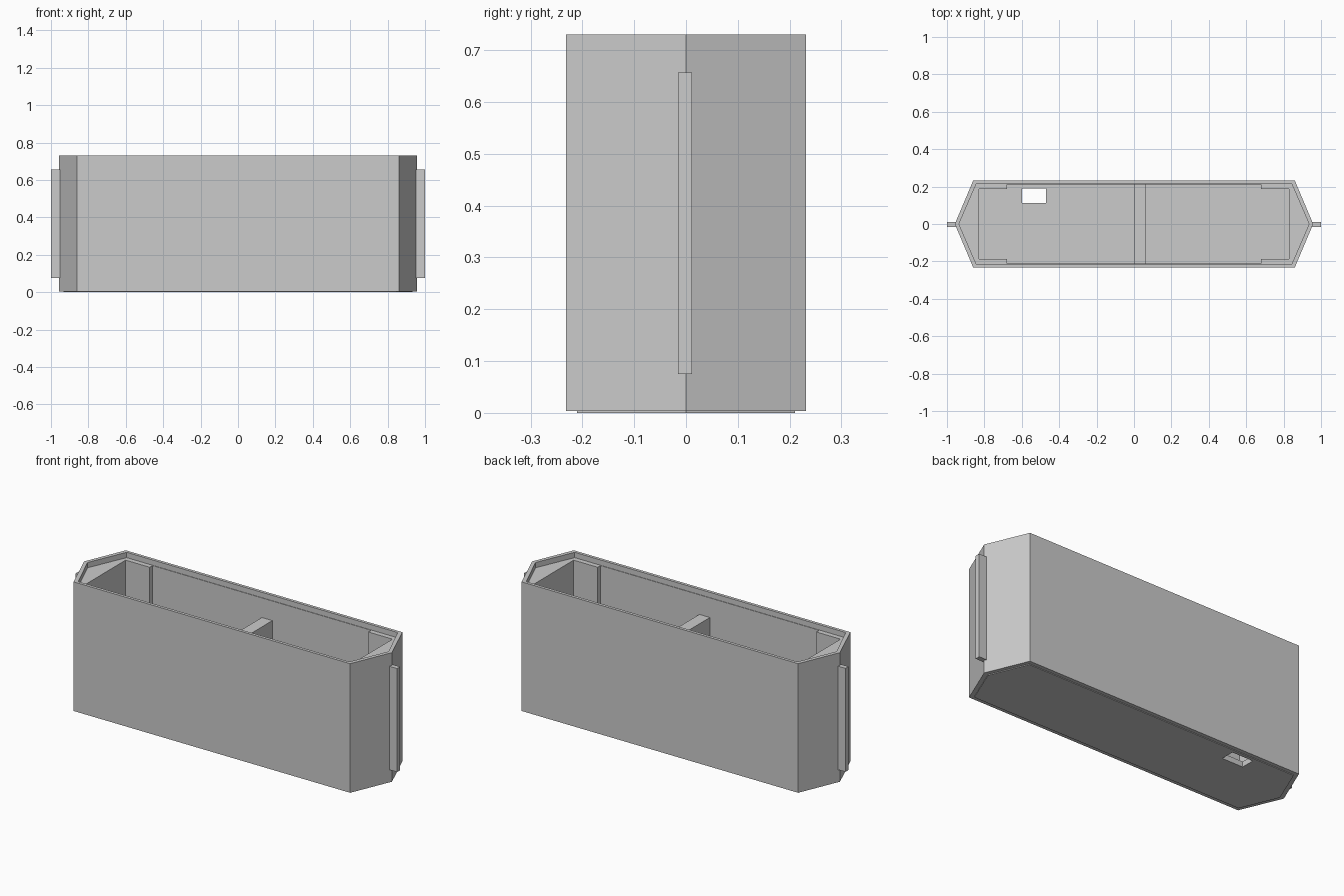
import bpy
import bmesh

if "Cube" in bpy.data.objects:
    bpy.data.objects.remove(bpy.data.objects["Cube"], do_unlink=True)

# Single grey material
grey = bpy.data.materials.new("plain_grey")
grey.use_nodes = True
colour = (0.6, 0.6, 0.6, 1)
grey.diffuse_color = colour
grey.node_tree.nodes["Principled BSDF"].inputs["Base Color"].default_value = colour

HEIGHT, BASE, FLOOR, LEDGE = 0.73, 0.004, 0.03, 0.70
WALL_X, WALL_Y = 0.83, 0.212


def prism(name, outline, z0, z1):
    """Extrude a flat outline straight up."""
    bm = bmesh.new()
    face = bm.faces.new([bm.verts.new((x, y, z0)) for x, y in outline])
    top = bmesh.ops.extrude_face_region(bm, geom=[face])["geom"]
    bmesh.ops.translate(bm, vec=(0, 0, z1 - z0),
                        verts=[v for v in top if isinstance(v, bmesh.types.BMVert)])
    bmesh.ops.recalc_face_normals(bm, faces=bm.faces)
    mesh = bpy.data.meshes.new(name)
    bm.to_mesh(mesh)
    bm.free()
    mesh.materials.append(grey)
    obj = bpy.data.objects.new(name, mesh)
    bpy.context.collection.objects.link(obj)
    return obj


def box(name, x0, x1, y0, y1, z0, z1):
    return prism(name, [(x0, y0), (x1, y0), (x1, y1), (x0, y1)], z0, z1)


def pointed(name, shoulder, tip, half, z0, z1):
    """Long six-sided prism with a pointed end on each side."""
    outline = [(-tip, 0), (-shoulder, -half), (shoulder, -half),
               (tip, 0), (shoulder, half), (-shoulder, half)]
    return prism(name, outline, z0, z1)


def combine(target, tool, operation):
    """Apply a boolean and discard the tool."""
    mod = target.modifiers.new(operation.lower(), "BOOLEAN")
    mod.object, mod.operation, mod.solver = tool, operation, "EXACT"
    bpy.context.view_layer.objects.active = target
    bpy.ops.object.modifier_apply(modifier=mod.name)
    bpy.data.objects.remove(tool, do_unlink=True)


# Outer shell with a shallow raised base underneath
shell = pointed("shell", 0.86, 0.958, 0.232, BASE, HEIGHT)
combine(shell, pointed("base_step", 0.845, 0.933, 0.21, 0, 0.02), "UNION")

# Recessed rim, main cavity and floor opening
combine(shell, pointed("rim_cut", 0.843, 0.936, 0.215, LEDGE, 0.8), "DIFFERENCE")
combine(shell, box("cavity_cut", -WALL_X, WALL_X, -WALL_Y, WALL_Y, FLOOR, 0.75), "DIFFERENCE")
combine(shell, box("floor_cut", -0.6, -0.47, 0.113, 0.19, -0.1, 0.1), "DIFFERENCE")

# Low divider across the middle
box("divider", 0, 0.065, -WALL_Y, WALL_Y, FLOOR, 0.59)

# Corner pads and end rails, mirrored
for side, sx in (("left", 1), ("right", -1)):
    for end, sy in (("front", -1), ("back", 1)):
        xs = sorted((sx * 0.68, sx * WALL_X))
        ys = sorted((sy * 0.187, sy * WALL_Y))
        box(f"{end}_{side}_corner_pad", *xs, *ys, FLOOR, LEDGE)
    xs = sorted((sx * 0.95, sx))
    box(f"{side}_end_rail", *xs, -0.015, 0.012, 0.075, 0.657)
